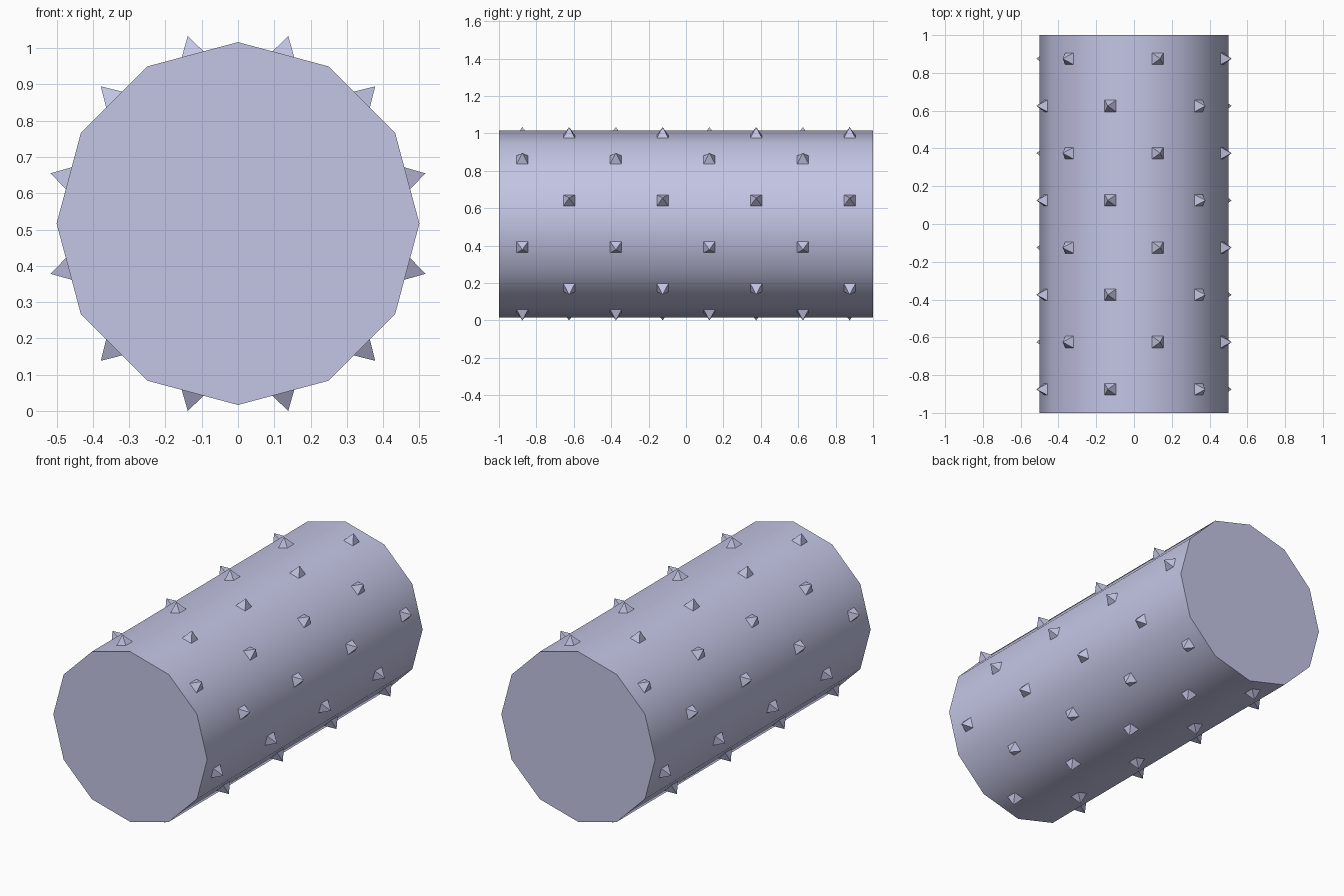
import bpy, bmesh, math
from mathutils import Matrix

cube = bpy.data.objects.get("Cube")
if cube:
    bpy.data.objects.remove(cube, do_unlink=True)

SIDES = 12
RADIUS = 0.5
LENGTH = 2.0
APOTHEM = RADIUS * math.cos(math.pi / SIDES)   # distance to facet centre
SPIKE_HEIGHT = 0.052
SPIKE_HALF = 0.031
AXIS_Z = (APOTHEM + SPIKE_HEIGHT) * math.cos(math.pi / SIDES)

# Single lilac material
lilac = bpy.data.materials.new("lilac")
lilac.use_nodes = True
colour = (0.55, 0.56, 0.78, 1)
lilac.diffuse_color = colour
lilac.node_tree.nodes["Principled BSDF"].inputs["Base Color"].default_value = colour


def add_object(name, bm):
    mesh = bpy.data.meshes.new(name)
    bmesh.ops.recalc_face_normals(bm, faces=bm.faces)
    bm.to_mesh(mesh)
    bm.free()
    mesh.materials.append(lilac)
    obj = bpy.data.objects.new(name, mesh)
    obj.location.z = AXIS_Z
    bpy.context.collection.objects.link(obj)
    return obj


# Roller: a twelve-sided cylinder lying along y, smooth sides and flat ends
bm = bmesh.new()
bmesh.ops.create_cone(bm, cap_ends=True, segments=SIDES, radius1=RADIUS,
                      radius2=RADIUS, depth=LENGTH,
                      matrix=Matrix.Rotation(math.pi / 2, 4, "X"))
roller = add_object("roller", bm)
bpy.ops.object.select_all(action="DESELECT")
roller.select_set(True)
bpy.context.view_layer.objects.active = roller
bpy.ops.object.shade_smooth_by_angle(angle=math.radians(40))

# Spikes: square pyramids on every facet, staggered between neighbours
bm = bmesh.new()
for side in range(SIDES):
    around = Matrix.Rotation(2 * math.pi * (side + 0.5) / SIDES, 4, "Y")
    start = -0.625 if side % 2 == 0 else -0.875
    for i in range(4):
        place = Matrix.Translation((0, start + 0.5 * i, APOTHEM + SPIKE_HEIGHT / 2))
        bmesh.ops.create_cone(bm, cap_ends=True, segments=4,
                              radius1=SPIKE_HALF * math.sqrt(2), radius2=0,
                              depth=SPIKE_HEIGHT,
                              matrix=around @ place @ Matrix.Rotation(math.pi / 4, 4, "Z"))
bmesh.ops.remove_doubles(bm, verts=bm.verts, dist=0.0001)
add_object("spikes", bm)
